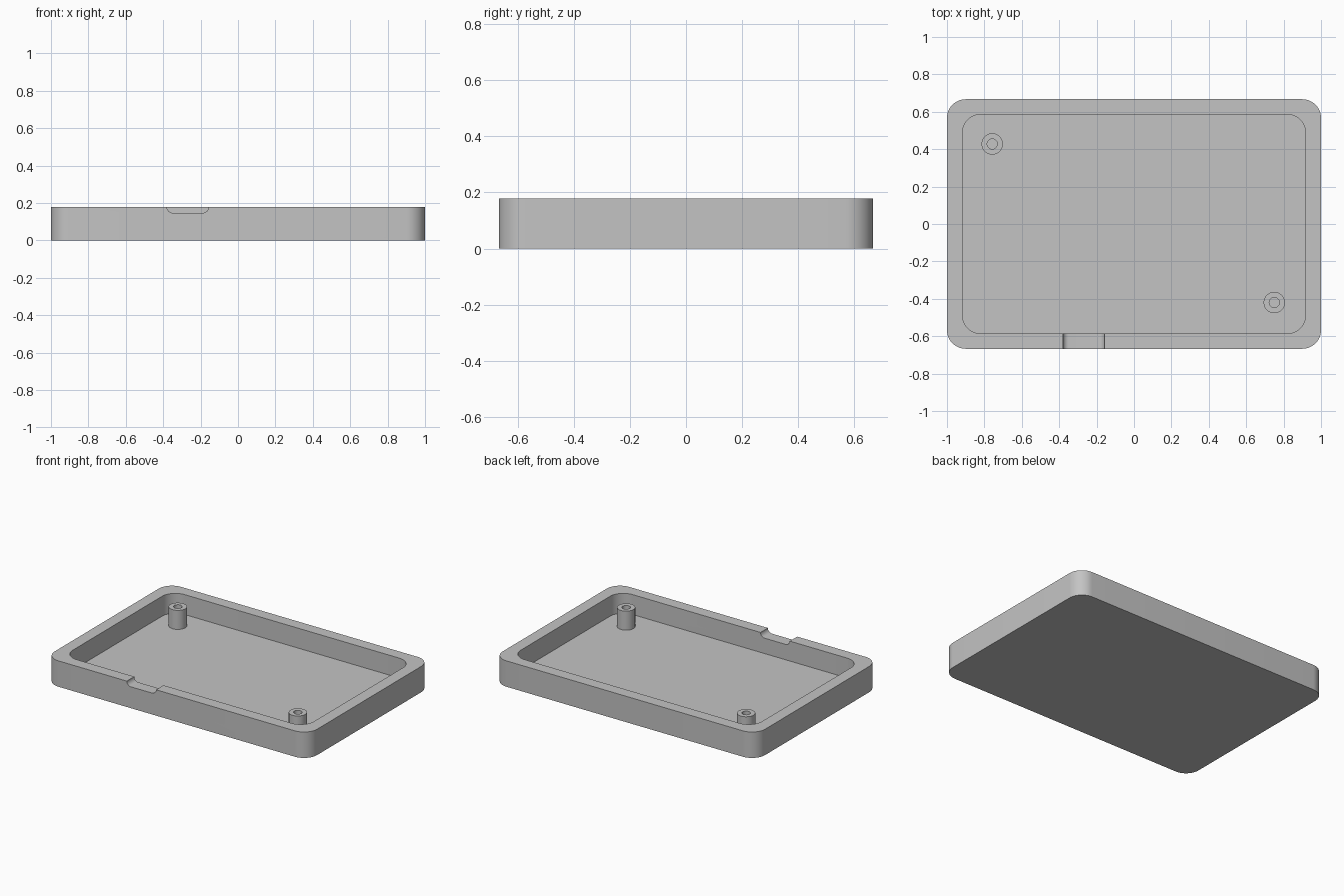
import bpy
import bmesh
from math import cos, sin, pi

HEIGHT = 0.178
FLOOR = 0.041

if "Cube" in bpy.data.objects:
    bpy.data.objects.remove(bpy.data.objects["Cube"])

grey = bpy.data.materials.new("light grey plastic")
GREY = (0.55, 0.55, 0.55, 1)
grey.diffuse_color = GREY
grey.use_nodes = True
grey.node_tree.nodes["Principled BSDF"].inputs["Base Color"].default_value = GREY


def arc(cx, cy, r, start, end, n):
    """Points along an arc."""
    return [(cx + r * cos(start + (end - start) * i / n),
             cy + r * sin(start + (end - start) * i / n)) for i in range(n + 1)]


def rounded_rect(hx, hy, r):
    """Outline of a rectangle with rounded corners."""
    points = []
    for k, (sx, sy) in enumerate([(1, 1), (-1, 1), (-1, -1), (1, -1)]):
        points += arc(sx * (hx - r), sy * (hy - r), r, k * pi / 2, (k + 1) * pi / 2, 14)
    return points


def circle(cx, cy, r):
    return arc(cx, cy, r, 0, 2 * pi, 40)[:-1]


def prism(name, outline, low, high, axis="z"):
    """Closed extrusion of an outline along z, or of an x-z outline along y."""
    bm = bmesh.new()
    place = (lambda p: (p[0], p[1], low)) if axis == "z" else (lambda p: (p[0], low, p[1]))
    face = bm.faces.new([bm.verts.new(place(p)) for p in outline])
    grown = bmesh.ops.extrude_face_region(bm, geom=[face])["geom"]
    shift = (0, 0, high - low) if axis == "z" else (0, high - low, 0)
    bmesh.ops.translate(bm, vec=shift, verts=[v for v in grown if isinstance(v, bmesh.types.BMVert)])
    bmesh.ops.recalc_face_normals(bm, faces=bm.faces)
    mesh = bpy.data.meshes.new(name)
    bm.to_mesh(mesh)
    bm.free()
    mesh.materials.append(grey)
    obj = bpy.data.objects.new(name, mesh)
    bpy.context.collection.objects.link(obj)
    return obj


def activate(obj):
    bpy.ops.object.select_all(action="DESELECT")
    obj.select_set(True)
    bpy.context.view_layer.objects.active = obj


def cut(obj, cutter):
    """Subtract the cutter, then discard it."""
    cutter.hide_render = True
    mod = obj.modifiers.new("cut", "BOOLEAN")
    mod.operation = "DIFFERENCE"
    mod.solver = "EXACT"
    mod.object = cutter
    activate(obj)
    bpy.ops.object.modifier_apply(modifier=mod.name)
    bpy.data.objects.remove(cutter)


def smooth(obj):
    activate(obj)
    bpy.ops.object.shade_smooth_by_angle(angle=pi / 6)


# Tray with a hollow interior
tray = prism("tray", rounded_rect(1, 0.667, 0.1), 0, HEIGHT)
cut(tray, prism("cavity_cutter", rounded_rect(0.918, 0.586, 0.1), FLOOR, HEIGHT + 0.1))

# Round-cornered connector notch in the front wall
R = 0.031
LEFT, RIGHT = -0.38, -0.157
notch = [(LEFT, HEIGHT + 0.1)]
notch += arc(LEFT + R, HEIGHT, R, pi, 1.5 * pi, 8)
notch += arc(RIGHT - R, HEIGHT, R, 1.5 * pi, 2 * pi, 8)
notch += [(RIGHT, HEIGHT + 0.1)]
cut(tray, prism("notch_cutter", notch, -0.75, -0.5, axis="y"))
smooth(tray)

# Hollow screw posts in opposite corners
for name, x, y in [("back_right_post", -0.758, 0.428), ("front_left_post", 0.75, -0.42)]:
    post = prism(name, circle(x, y, 0.057), FLOOR - 0.01, 0.172)
    cut(post, prism("hole_cutter", circle(x, y, 0.027), FLOOR, HEIGHT + 0.1))
    smooth(post)
